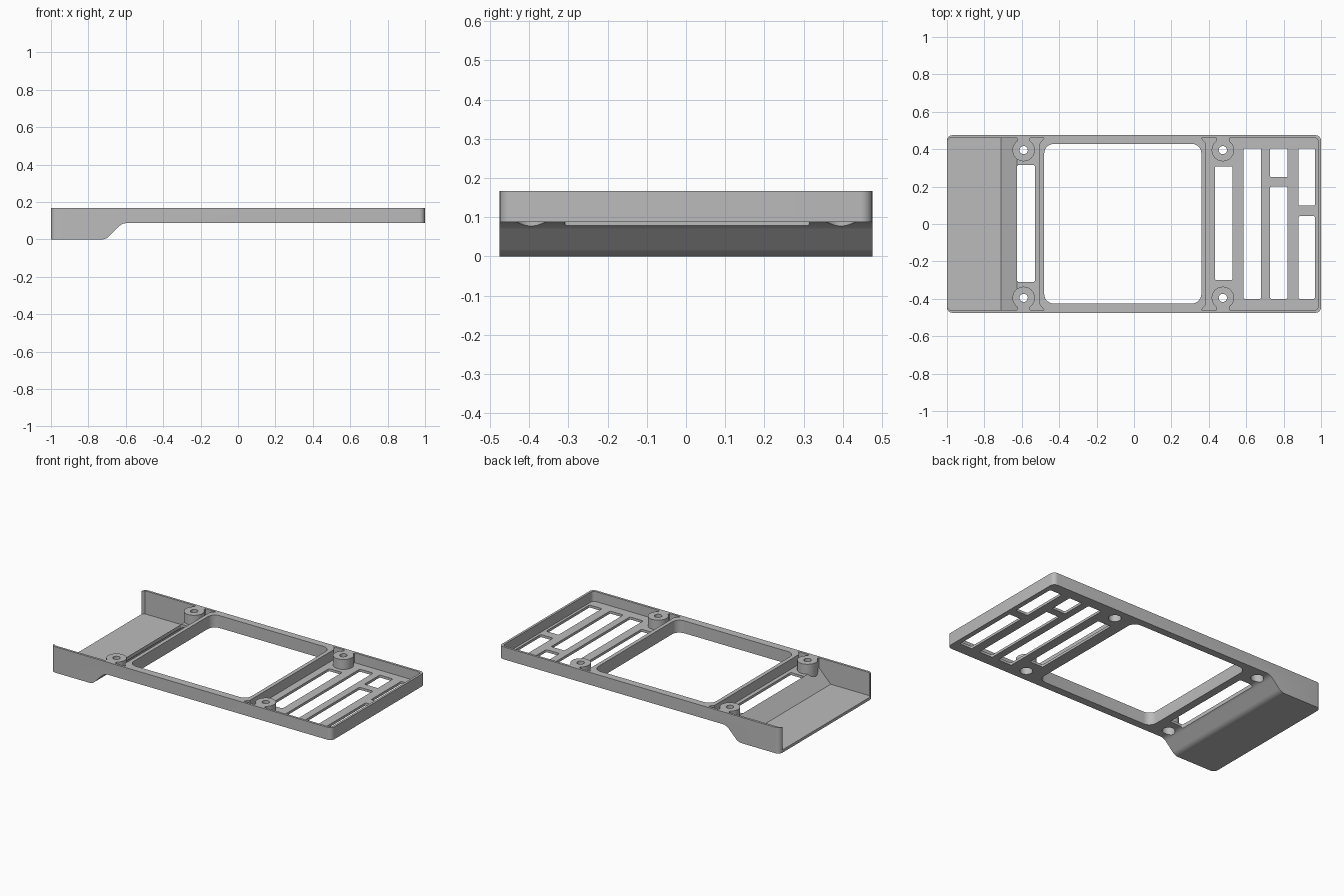
import bpy, bmesh, math
from mathutils import Vector

if "Cube" in bpy.data.objects:
    bpy.data.objects.remove(bpy.data.objects["Cube"])

HEIGHT = 0.167       # top of the rim
UNDER = 0.087        # underside of the raised deck
DECK = 0.103         # upper face of the raised deck
HALF_Y = 0.475       # outer half width
INNER_Y = 0.46       # inner half width

grey = bpy.data.materials.new("plain grey")
grey.use_nodes = True
grey.diffuse_color = (0.5, 0.5, 0.5, 1)
grey.node_tree.nodes["Principled BSDF"].inputs["Base Color"].default_value = (0.5, 0.5, 0.5, 1)


def fillet(points, steps=6):
    """Round the corners of a closed outline of (u, v, radius)."""
    out = []
    for i, (u, v, r) in enumerate(points):
        p = Vector((u, v))
        if not r:
            out.append(p)
            continue
        a = (Vector(points[i - 1][:2]) - p).normalized()
        b = (Vector(points[(i + 1) % len(points)][:2]) - p).normalized()
        half = a.angle(b) / 2
        centre = p + (a + b).normalized() * r / math.sin(half)
        start = (p + a * r / math.tan(half) - centre).normalized()
        end = (p + b * r / math.tan(half) - centre).normalized()
        for k in range(steps + 1):
            out.append(centre + start.slerp(end, k / steps) * r)
    return out


def prism(name, outline, lo, hi, side=False):
    """Extrude an outline along z, or along y for a side profile."""
    bm = bmesh.new()
    place = (lambda p, h: (p.x, h, p.y)) if side else (lambda p, h: (p.x, p.y, h))
    lower = [bm.verts.new(place(p, lo)) for p in outline]
    upper = [bm.verts.new(place(p, hi)) for p in outline]
    bm.faces.new(lower)
    bm.faces.new(upper)
    for i in range(len(outline)):
        bm.faces.new((lower[i - 1], lower[i], upper[i], upper[i - 1]))
    bmesh.ops.recalc_face_normals(bm, faces=bm.faces[:])
    mesh = bpy.data.meshes.new(name)
    bm.to_mesh(mesh)
    bm.free()
    mesh.materials.append(grey)
    ob = bpy.data.objects.new(name, mesh)
    bpy.context.scene.collection.objects.link(ob)
    return ob


def block(name, x0, x1, y0, y1, lo, hi, r=0):
    return prism(name, fillet([(x0, y0, r), (x1, y0, r), (x1, y1, r), (x0, y1, r)]), lo, hi)


def disc(name, x, y, r, lo, hi, sides=32):
    ring = [Vector((x + r * math.cos(math.tau * k / sides),
                    y + r * math.sin(math.tau * k / sides))) for k in range(sides)]
    return prism(name, ring, lo, hi)


def combine(target, tool, operation):
    """Apply a boolean and throw the tool away."""
    mod = target.modifiers.new("cut", "BOOLEAN")
    mod.operation = operation
    mod.solver = "EXACT"
    mod.object = tool
    bpy.context.view_layer.objects.active = target
    bpy.ops.object.modifier_apply(modifier=mod.name)
    bpy.data.objects.remove(tool)


def mirrored(half):
    """Close an outline given for y below zero with its mirror image."""
    return fillet(half + [(x, -y, r) for x, y, r in reversed(half)])


# Outer body: stepped side profile trimmed to a rounded plan
profile = fillet([(-1.2, 0, 0), (-0.705, 0, 0.06), (-0.62, UNDER, 0.06),
                  (1.2, UNDER, 0), (1.2, HEIGHT, 0), (-1.2, HEIGHT, 0)])
tray = prism("stepped_tray", profile, -0.6, 0.6, side=True)
combine(tray, block("plan", -1, 1, -HALF_Y, HALF_Y, -0.1, 0.3, 0.03), "INTERSECT")

# Left hollow, open at the end, with a ramp up to the deck
ramp = fillet([(-1.2, 0.018, 0), (-0.71, 0.018, 0), (-0.625, DECK, 0),
               (-0.4, DECK, 0), (-0.4, 0.3, 0), (-1.2, 0.3, 0)])
left_hollow = prism("left_hollow", ramp, -0.6, 0.6, side=True)
left_plan = mirrored([(-1.1, -0.445, 0), (-1, -0.445, 0), (-0.985, -INNER_Y, 0),
                      (-0.48, -INNER_Y, 0), (-0.505, -0.43, 0)])
combine(left_hollow, prism("left_plan", left_plan, -0.1, 0.4), "INTERSECT")

# Right hollow, closed all round
right_plan = mirrored([(0.385, -0.43, 0), (0.36, -INNER_Y, 0), (0.985, -INNER_Y, 0.02)])
right_hollow = prism("right_hollow", right_plan, DECK, 0.3)

# Screw bosses and their webs are left standing in the hollows
for hollow, x in ((left_hollow, -0.59), (right_hollow, 0.475)):
    for s in (-1, 1):
        combine(hollow, disc("boss", x, s * 0.395, 0.06, -0.2, 0.5), "DIFFERENCE")
        y0, y1 = sorted((s * 0.41, s * 0.5))
        combine(hollow, block("web", x - 0.035, x + 0.035, y0, y1, -0.2, 0.5), "DIFFERENCE")
    combine(tray, hollow, "DIFFERENCE")

# Screw holes, wider from below
for x in (-0.59, 0.475):
    for y in (-0.395, 0.395):
        combine(tray, disc("hole", x, y, 0.022, -0.1, 0.3), "DIFFERENCE")
        combine(tray, disc("counterbore", x, y, 0.037, -0.1, 0.135), "DIFFERENCE")

# Large window
combine(tray, block("window", -0.48, 0.36, -0.425, 0.428, -0.1, 0.3, 0.05), "DIFFERENCE")

# Slots through the deck
slots = [(-0.625, -0.53, -0.31, 0.315), (0.433, 0.527, -0.3, 0.308),
         (0.585, 0.68, -0.4, 0.405), (0.727, 0.822, -0.4, 0.2),
         (0.727, 0.822, 0.25, 0.405), (0.88, 0.968, -0.4, 0.042),
         (0.88, 0.968, 0.098, 0.405)]
for x0, x1, y0, y1 in slots:
    combine(tray, block("slot", x0, x1, y0, y1, -0.1, 0.3, 0.008), "DIFFERENCE")

# Smooth the rounded corners, keep the edges crisp
bpy.ops.object.select_all(action="DESELECT")
tray.select_set(True)
bpy.context.view_layer.objects.active = tray
bpy.ops.object.shade_smooth_by_angle(angle=math.radians(30))
